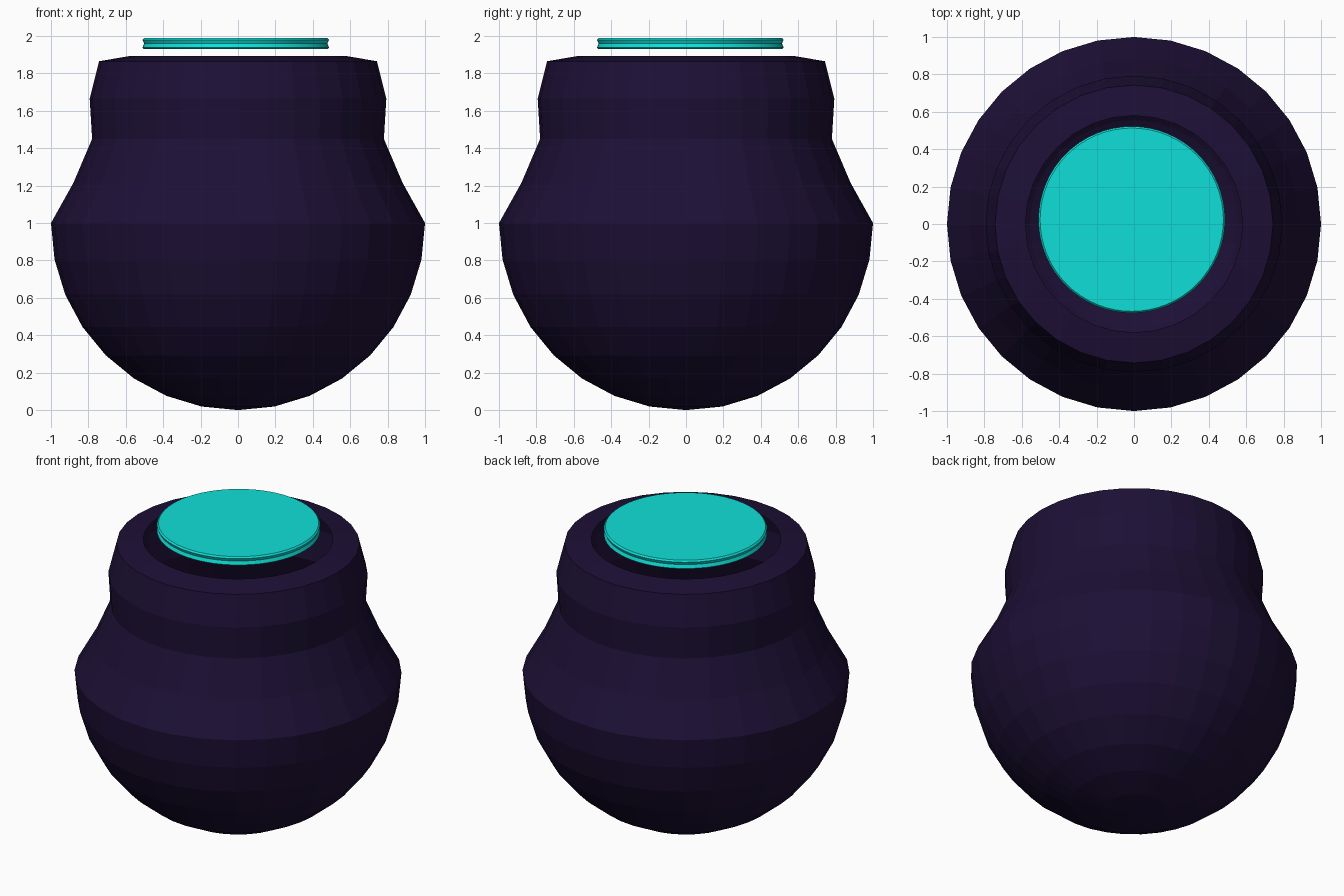
import bpy, bmesh
from math import sin, cos, pi

if "Cube" in bpy.data.objects:
    bpy.data.objects.remove(bpy.data.objects["Cube"])


def material(name, color):
    mat = bpy.data.materials.new(name)
    mat.diffuse_color = (*color, 1)
    mat.use_nodes = True
    mat.node_tree.nodes["Principled BSDF"].inputs["Base Color"].default_value = mat.diffuse_color
    return mat


def lathe(name, profile, sides, mat, center=(0, 0)):
    """Revolve (radius, z) points about a vertical axis; radius 0 makes a pole."""
    bm = bmesh.new()
    rings = []
    for r, z in profile:
        if r == 0:
            rings.append([bm.verts.new((0, 0, z))] * sides)
        else:
            rings.append([bm.verts.new((r * cos(2 * pi * i / sides),
                                        r * sin(2 * pi * i / sides), z))
                          for i in range(sides)])
    for a, b in zip(rings, rings[1:]):
        for i in range(sides):
            j = (i + 1) % sides
            bm.faces.new(list(dict.fromkeys((a[i], a[j], b[j], b[i]))))
    mesh = bpy.data.meshes.new(name)
    bm.to_mesh(mesh)
    bm.free()
    mesh.materials.append(mat)
    obj = bpy.data.objects.new(name, mesh)
    obj.location = (*center, 0)
    bpy.context.collection.objects.link(obj)
    return obj


dark = material("dark_purple", (0.012, 0.005, 0.036))
cyan = material("cyan", (0.005, 0.74, 0.69))

# Pot: hemispherical belly, then shoulder, neck and open rim
belly = [(0, 0)] + [(sin(k * pi / 16), 1 - cos(k * pi / 16)) for k in range(1, 9)]
neck = [(0.88, 1.215), (0.78, 1.45), (0.793, 1.665), (0.743, 1.865), (0.58, 1.893)]
lathe("pot", belly + neck, 32, dark)

# Liquid disc floating just above the opening, with a slightly waisted edge
disc = [(0, 1.93), (0.49, 1.93), (0.499, 1.938), (0.49, 1.96),
        (0.499, 1.98), (0.49, 1.99), (0, 1.99)]
surface = lathe("liquid_surface", disc, 64, cyan, (-0.012, 0.023))
bpy.context.view_layer.objects.active = surface
surface.select_set(True)
bpy.ops.object.shade_smooth_by_angle()
